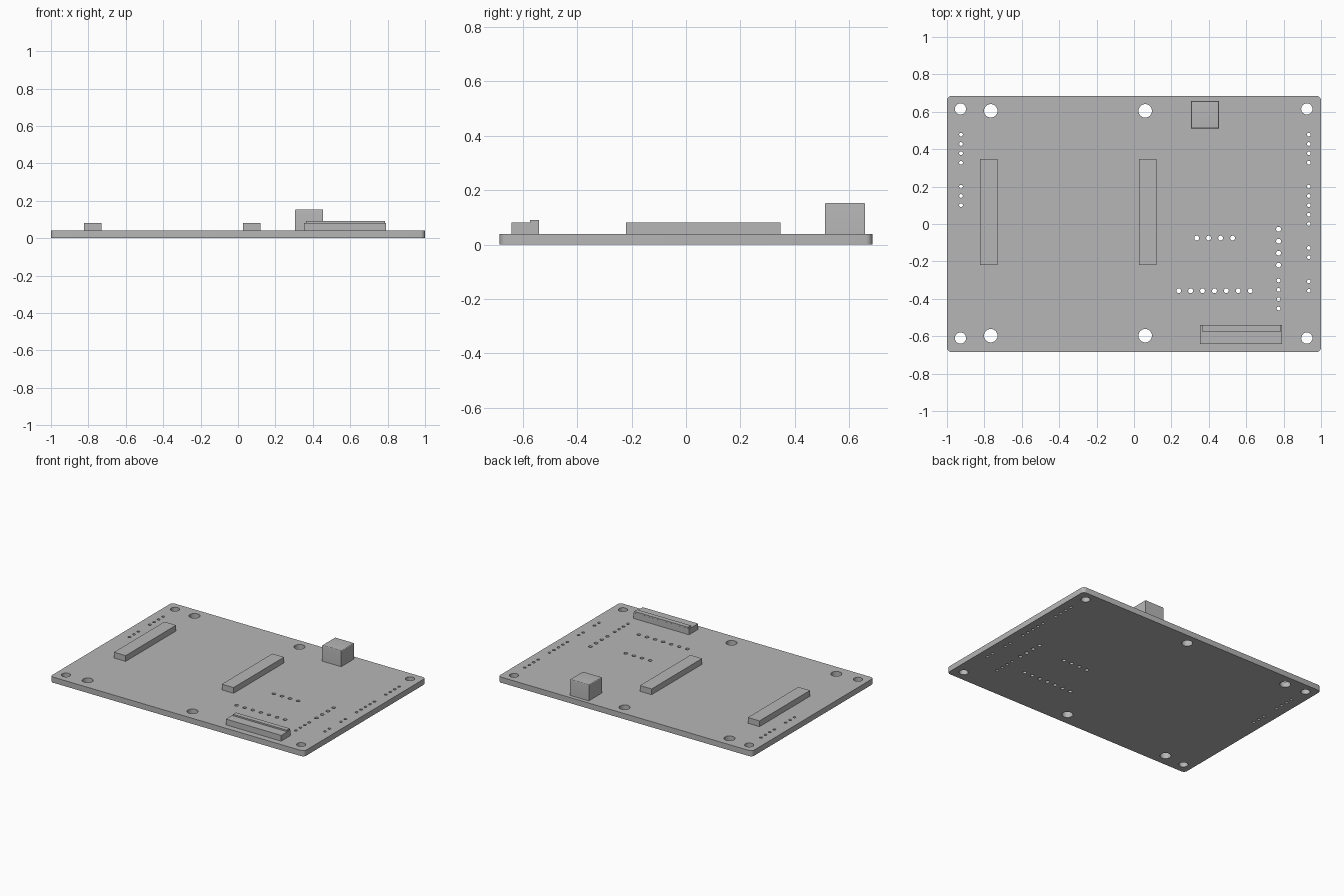
import bpy, bmesh
from mathutils import Matrix, Vector

if "Cube" in bpy.data.objects:
    bpy.data.objects.remove(bpy.data.objects["Cube"], do_unlink=True)

grey = bpy.data.materials.new("plain_grey")
grey.use_nodes = True
colour = (0.47, 0.47, 0.47, 1)
grey.diffuse_color = colour
grey.node_tree.nodes["Principled BSDF"].inputs["Base Color"].default_value = colour

BOARD_TOP = 0.04


def add_object(name, bm):
    bmesh.ops.recalc_face_normals(bm, faces=bm.faces)
    mesh = bpy.data.meshes.new(name)
    bm.to_mesh(mesh)
    bm.free()
    mesh.materials.append(grey)
    obj = bpy.data.objects.new(name, mesh)
    bpy.context.collection.objects.link(obj)
    return obj


def box(name, low, high, radius=0, bevel_edges=None):
    """Box between two corners; bevel_edges picks the edges to round."""
    low, high = Vector(low), Vector(high)
    bm = bmesh.new()
    place = Matrix.Translation((low + high) / 2) @ Matrix.Diagonal((*(high - low), 1))
    bmesh.ops.create_cube(bm, size=1, matrix=place)
    if bevel_edges:
        edges = [e for e in bm.edges if bevel_edges(e, high.z)]
        bmesh.ops.bevel(bm, geom=edges, offset=radius, segments=5,
                        profile=0.5, affect='EDGES')
    return add_object(name, bm)


def upright(edge, top):
    return abs(edge.verts[0].co.z - edge.verts[1].co.z) > 0.01


def around_top(edge, top):
    return all(abs(v.co.z - top) < 0.001 for v in edge.verts)


def smooth(obj):
    bpy.ops.object.select_all(action='DESELECT')
    obj.select_set(True)
    bpy.context.view_layer.objects.active = obj
    bpy.ops.object.shade_smooth_by_angle()


def run(start, step, count):
    return [start + step * i for i in range(count)]


# Board with rounded corners
board = box("circuit_board", (-1, -0.685, 0), (1, 0.685, BOARD_TOP), 0.025, upright)

# Mounting holes
holes = [(x, y, 0.03) for x in (-0.928, 0.924) for y in (-0.61, 0.615)]
holes += [(x, y, 0.036) for x in (-0.766, 0.06) for y in (-0.597, 0.605)]

# Pin holes along both side edges
upper_pins = run(0.478, -0.05, 4)
holes += [(-0.925, y, 0.01) for y in upper_pins + run(0.2, -0.05, 3)]
holes += [(0.935, y, 0.01) for y in upper_pins + run(0.2, -0.05, 5)
          + run(-0.128, -0.05, 2) + run(-0.307, -0.05, 2)]

# Pin holes inside the board
holes += [(0.773, y, 0.013) for y in run(-0.028, -0.064, 4)]
holes += [(0.773, y, 0.01) for y in run(-0.302, -0.05, 4)]
holes += [(x, -0.075, 0.013) for x in run(0.335, 0.064, 4)]
holes += [(x, -0.357, 0.013) for x in run(0.239, 0.0637, 7)]

# Drill every hole with one cutter
bm = bmesh.new()
for x, y, r in holes:
    bmesh.ops.create_cone(bm, cap_ends=True, segments=24, radius1=r, radius2=r,
                          depth=0.2, matrix=Matrix.Translation((x, y, 0.02)))
cutter = add_object("hole_cutter", bm)
cutter.hide_render = True
drill = board.modifiers.new("drill", 'BOOLEAN')
drill.operation = 'DIFFERENCE'
drill.solver = 'EXACT'
drill.object = cutter
bpy.ops.object.select_all(action='DESELECT')
board.select_set(True)
bpy.context.view_layer.objects.active = board
bpy.ops.object.modifier_apply(modifier=drill.name)
bpy.data.objects.remove(cutter, do_unlink=True)
smooth(board)

# Two long header sockets
for name, x in (("right_header", -0.777), ("left_header", 0.073)):
    box(name, (x - 0.046, -0.22, BOARD_TOP), (x + 0.046, 0.348, 0.081))

# Cube-shaped connector with softened top edges
smooth(box("cube_connector", (0.305, 0.511, BOARD_TOP), (0.455, 0.658, 0.154),
           0.006, around_top))

# Front connector with its raised latch
box("front_connector", (0.354, -0.642, BOARD_TOP), (0.79, -0.54, 0.081))
box("connector_latch", (0.363, -0.574, 0.075), (0.787, -0.5405, 0.091))
